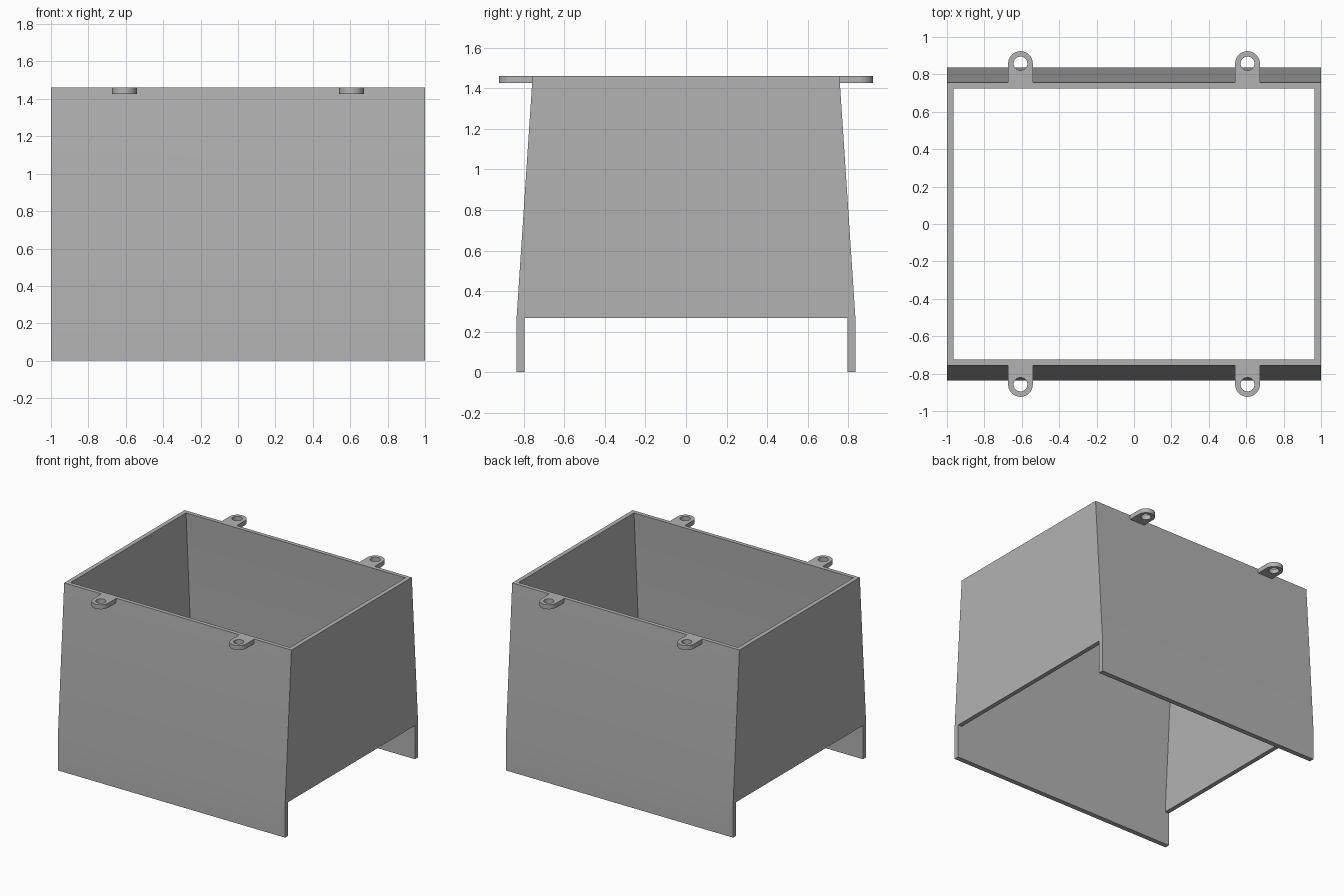
import bpy, bmesh, math
from mathutils import Vector

if "Cube" in bpy.data.objects:
    bpy.data.objects.remove(bpy.data.objects["Cube"], do_unlink=True)

HEIGHT, NOTCH = 1.462, 0.268     # overall height, lower edge of the side walls
INNER_X = 0.965                  # inside face of the side walls
OUTER_TOP, OUTER_LOW = 0.757, 0.836
INNER_TOP, INNER_LOW = 0.725, 0.797
TAB_X, TAB_Y, TAB_R, HOLE_R, TAB_THICK = 0.607, 0.858, 0.066, 0.037, 0.036

grey = bpy.data.materials.new("plain grey")
grey.use_nodes = True
colour = (0.45, 0.45, 0.45, 1)
grey.diffuse_color = colour
grey.node_tree.nodes["Principled BSDF"].inputs["Base Color"].default_value = colour


def prism(name, points, depth):
    """Extrude a closed outline of 3D points along the depth vector."""
    bm = bmesh.new()
    face = bm.faces.new([bm.verts.new(p) for p in points])
    result = bmesh.ops.extrude_face_region(bm, geom=[face])
    moved = [v for v in result["geom"] if isinstance(v, bmesh.types.BMVert)]
    bmesh.ops.translate(bm, verts=moved, vec=Vector(depth))
    bmesh.ops.recalc_face_normals(bm, faces=bm.faces)
    mesh = bpy.data.meshes.new(name)
    bm.to_mesh(mesh)
    bm.free()
    mesh.materials.append(grey)
    obj = bpy.data.objects.new(name, mesh)
    bpy.context.collection.objects.link(obj)
    return obj


def side_profile(name, half_width, right_half):
    """Mirror a half outline of (y, z) points and run it across x."""
    outline = right_half + [(-y, z) for y, z in reversed(right_half)]
    return prism(name, [(-half_width, y, z) for y, z in outline], (2 * half_width, 0, 0))


def combine(target, tool, operation):
    bpy.context.view_layer.objects.active = target
    mod = target.modifiers.new(operation.lower(), "BOOLEAN")
    mod.operation, mod.solver, mod.object = operation, "EXACT", tool
    bpy.ops.object.modifier_apply(modifier=mod.name)
    bpy.data.objects.remove(tool, do_unlink=True)


def arc(x, y, radius, start, end, steps):
    angles = [start + (end - start) * i / steps for i in range(steps + 1)]
    return [(x + radius * math.cos(a), y + radius * math.sin(a)) for a in angles]


# Tapered shell with straight skirts at front and back
shell = side_profile("open_housing", 1, [
    (OUTER_LOW, 0), (OUTER_LOW, NOTCH), (OUTER_TOP, HEIGHT)])

# Open interior, following the same taper
above = HEIGHT + 0.1
lean = (INNER_LOW - INNER_TOP) / (HEIGHT - NOTCH)
interior = side_profile("interior_cutter", INNER_X, [
    (INNER_LOW, -0.1), (INNER_LOW, NOTCH), (INNER_TOP - 0.1 * lean, above)])
combine(shell, interior, "DIFFERENCE")

# Side walls stop above the skirts
notch = side_profile("side_notch_cutter", 1.2, [(INNER_LOW, -0.1), (INNER_LOW, NOTCH)])
combine(shell, notch, "DIFFERENCE")

# Four mounting tabs with screw holes
for x in (-TAB_X, TAB_X):
    for side in (-1, 1):
        root = INNER_TOP + 0.018
        outline = [(x + TAB_R, root)] + arc(x, TAB_Y, TAB_R, 0, math.pi, 20) + [(x - TAB_R, root)]
        tab = prism("tab", [(px, side * py, HEIGHT - TAB_THICK) for px, py in outline],
                    (0, 0, TAB_THICK))
        circle = arc(x, TAB_Y, HOLE_R, 0, math.tau, 28)[:-1]
        hole = prism("hole_cutter", [(px, side * py, HEIGHT - 0.1) for px, py in circle],
                     (0, 0, 0.2))
        combine(tab, hole, "DIFFERENCE")
        combine(shell, tab, "UNION")

# Smooth the gentle bend and round tabs, keep corners crisp
bpy.ops.object.select_all(action="DESELECT")
shell.select_set(True)
bpy.context.view_layer.objects.active = shell
bpy.ops.object.shade_smooth_by_angle(angle=math.radians(30))
